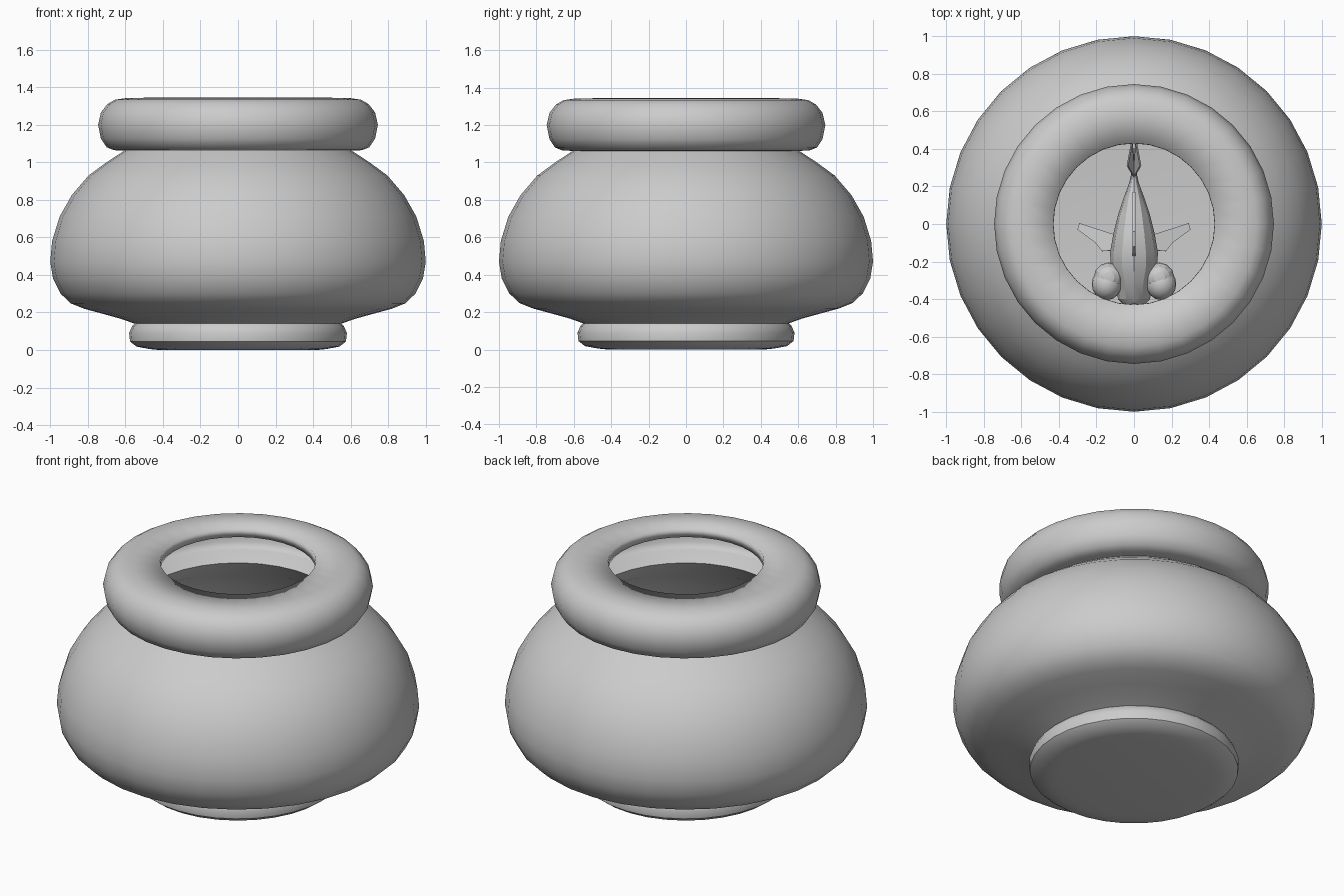
import bpy, bmesh
from math import sin, cos, pi, radians
from mathutils import Vector, Matrix

if "Cube" in bpy.data.objects:
    bpy.data.objects.remove(bpy.data.objects["Cube"])

GREY = (0.6, 0.6, 0.6, 1)
grey = bpy.data.materials.new("plain grey")
grey.use_nodes = True
grey.diffuse_color = GREY
grey.node_tree.nodes["Principled BSDF"].inputs["Base Color"].default_value = GREY


def finish(name, bm, closed=True, smooth=None):
    if closed:
        bmesh.ops.recalc_face_normals(bm, faces=bm.faces)
    mesh = bpy.data.meshes.new(name)
    bm.to_mesh(mesh)
    bm.free()
    mesh.materials.append(grey)
    ob = bpy.data.objects.new(name, mesh)
    bpy.context.collection.objects.link(ob)
    if smooth:
        bpy.ops.object.select_all(action='DESELECT')
        ob.select_set(True)
        bpy.context.view_layer.objects.active = ob
        bpy.ops.object.shade_smooth_by_angle(angle=radians(smooth))
    return ob


def loft(rings, cap_end=True):
    """Skin a list of point rings and cap the start, and optionally the end."""
    bm = bmesh.new()
    loops = [[bm.verts.new(p) for p in ring] for ring in rings]
    n = len(loops[0])
    for a, b in zip(loops, loops[1:]):
        for i in range(n):
            j = (i + 1) % n
            bm.faces.new((a[i], a[j], b[j], b[i]))
    bm.faces.new(loops[0][::-1])
    if cap_end:
        bm.faces.new(loops[-1])
    return bm


def plate(name, outline, thickness=0.012):
    """Thin fin from a flat outline."""
    bm = bmesh.new()
    face = bm.faces.new([bm.verts.new(p) for p in outline])
    face.normal_update()
    step = face.normal * thickness
    out = bmesh.ops.extrude_face_region(bm, geom=[face])["geom"]
    verts = [v for v in out if isinstance(v, bmesh.types.BMVert)]
    bmesh.ops.translate(bm, verts=verts, vec=step)
    bmesh.ops.translate(bm, verts=bm.verts, vec=-step / 2)
    return finish(name, bm)


def ball(name, centre, scale, smooth=60, segs=16):
    bm = bmesh.new()
    bmesh.ops.create_uvsphere(bm, u_segments=segs, v_segments=segs // 2 + 2, radius=1)
    bm.transform(Matrix.Translation(centre) @ Matrix.Diagonal((*scale, 1)))
    return finish(name, bm, smooth=smooth)


# Bowl wall: foot, belly, neck and rolled rim as one lathed shell
foot = [(0.47, 0.005), (0.54, 0.018), (0.575, 0.045), (0.58, 0.09), (0.565, 0.125)]
belly = [(0.55, 0.14), (0.62, 0.165), (0.71, 0.19), (0.82, 0.22), (0.89, 0.248),
         (0.945, 0.3), (0.985, 0.38), (1, 0.47), (0.99, 0.58), (0.95, 0.71),
         (0.885, 0.825), (0.795, 0.93), (0.7, 1)]
rim = [(0.605, 1.062), (0.66, 1.064), (0.7, 1.08), (0.73, 1.125), (0.745, 1.2),
       (0.73, 1.265), (0.695, 1.31), (0.655, 1.333), (0.6, 1.341), (0.43, 1.345)]
SIDES = 32
rings = [[(r * cos(2 * pi * i / SIDES), r * sin(2 * pi * i / SIDES), z)
          for i in range(SIDES)] for r, z in [(0.42, 0)] + foot + belly + rim]
bowl = finish("bowl", loft(rings, cap_end=False), closed=False, smooth=42)
wall = bowl.modifiers.new("wall", 'SOLIDIFY')
wall.thickness = 0.052
wall.offset = -1

# Fish body: faceted oval sections from nose to tail (y, half width, half height)
ZC = 0.55
sections = [(-0.425, 0.06, 0.05), (-0.40, 0.085, 0.075), (-0.31, 0.10, 0.12),
            (-0.24, 0.125, 0.155), (-0.15, 0.127, 0.175), (-0.05, 0.11, 0.165),
            (0.05, 0.085, 0.13), (0.14, 0.055, 0.09), (0.22, 0.025, 0.055),
            (0.28, 0.012, 0.045)]
body = [[(w * cos(2 * pi * i / 12), y, ZC + h * sin(2 * pi * i / 12))
         for i in range(12)] for y, w, h in sections]
finish("fish_body", loft(body), smooth=20)

# Upright fins on the centre line, given as (y, height above the middle)


def upright(name, outline, thickness=0.014):
    return plate(name, [(0, y, ZC + z) for y, z in outline], thickness)


upright("dorsal_fin", [(-0.18, 0.15), (-0.12, 0.27), (-0.04, 0.28), (0.06, 0.2),
                       (0.17, 0.12), (0.14, 0.07), (0, 0.12)], 0.018)
upright("anal_fin", [(0.04, -0.1), (0.14, -0.07), (0.19, -0.15), (0.12, -0.18)])

# Forked tail with slightly spread halves
for side, label in ((1, "left"), (-1, "right")):
    for up, part in ((1, "upper"), (-1, "lower")):
        tail = [(0, 0.22, 0), (0, 0.25, 0.045), (0.035, 0.31, 0.13),
                (0.012, 0.435, 0.2), (0.01, 0.40, 0.08), (0, 0.35, 0)]
        plate(f"{label}_{part}_tail_fin",
              [(side * x, y, ZC + up * z) for x, y, z in tail], 0.008)

    # Paired fins and bulging eyes
    fin = [(0.1, -0.14, -0.06), (0.17, -0.145, -0.07), (0.205, -0.1, -0.085),
           (0.30, -0.03, -0.11), (0.29, 0.005, -0.11), (0.2, -0.025, -0.09),
           (0.09, -0.06, -0.06)]
    plate(f"{label}_side_fin", [(side * x, y, ZC + z) for x, y, z in fin])
    ball(f"{label}_eye_socket", Vector((side * 0.135, -0.285, ZC + 0.04)),
         (0.08, 0.08, 0.085), smooth=20, segs=12)
    ball(f"{label}_eye", Vector((side * 0.145, -0.32, ZC + 0.045)),
         (0.08, 0.085, 0.08))
